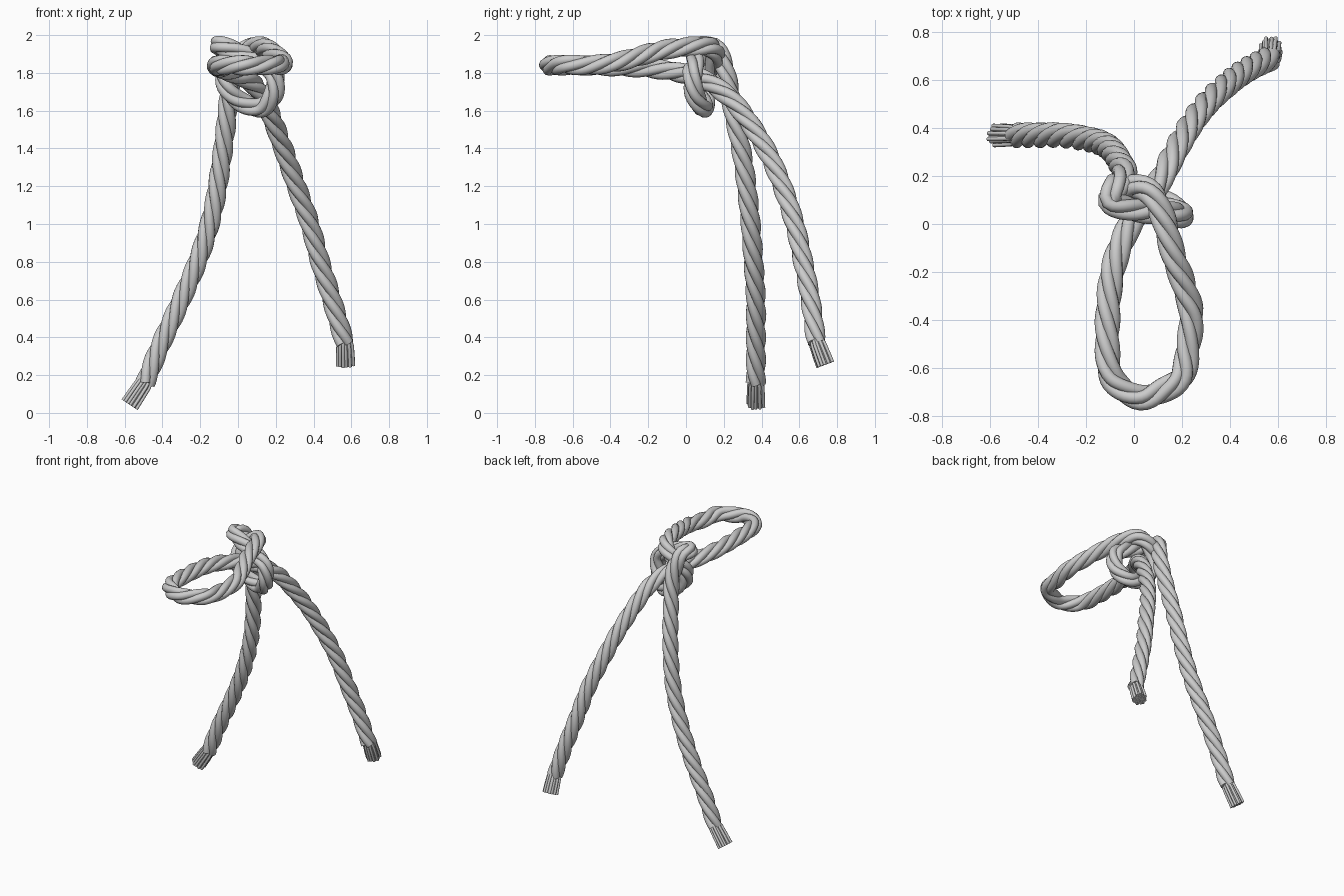
import bpy, math
from mathutils import Vector

if "Cube" in bpy.data.objects:
    bpy.data.objects.remove(bpy.data.objects["Cube"])

# centre line of the rope: left leg -> knot -> loop -> right leg
PATH = [Vector(p) for p in [
    (-.49, .37, .16), (-.41, .37, .36), (-.30, .37, .60), (-.20, .355, .84), (-.13, .335, 1.08),
    (-.085, .30, 1.35), (-.055, .25, 1.60), (-.04, .215, 1.78), (-.07, .165, 1.92),
    (-.10, .095, 1.945), (0, .06, 1.91), (.11, .05, 1.86), (.19, .035, 1.80), (.19, .045, 1.69),
    (.12, .09, 1.615), (.01, .10, 1.65), (-.06, .09, 1.73), (-.065, .12, 1.82),
    (.0, .155, 1.89), (.07, .13, 1.935), (.12, .03, 1.94), (.165, -.13, 1.92), (.21, -.26, 1.885),
    (.24, -.38, 1.855), (.225, -.52, 1.84), (.20, -.64, 1.845), (.12, -.695, 1.84),
    (.03, -.725, 1.84), (-.06, -.68, 1.84), (-.105, -.60, 1.84), (-.11, -.40, 1.835),
    (-.09, -.20, 1.825), (-.03, -.03, 1.80), (.05, .09, 1.765), (.12, .20, 1.695),
    (.165, .29, 1.60), (.24, .42, 1.40), (.31, .51, 1.20), (.38, .575, 1.0),
    (.435, .62, .80), (.50, .66, .59), (.565, .69, .37)]]


def spline(pts, spacing):
    """Catmull-Rom curve through the points"""
    p = [2 * pts[0] - pts[1]] + pts + [2 * pts[-1] - pts[-2]]
    out = []
    for a, b, c, d in zip(p, p[1:], p[2:], p[3:]):
        n = max(3, round((c - b).length / spacing))
        for i in range(n):
            t = i / n
            out.append(.5 * (2 * b + (c - a) * t + (2 * a - 5 * b + 4 * c - d) * t * t
                             + (3 * b - a - 3 * c + d) * t ** 3))
    return out + [pts[-1]]


def tubes(name, lines, radius, res):
    """Round tubes along each line, turned into one smooth mesh"""
    cu = bpy.data.curves.new(name, 'CURVE')
    cu.dimensions = '3D'
    cu.bevel_depth = radius
    cu.bevel_resolution = res
    cu.use_fill_caps = True
    for line in lines:
        s = cu.splines.new('POLY')
        s.points.add(len(line) - 1)
        for pt, co in zip(s.points, line):
            pt.co = (*co, 1)
        s.use_smooth = True
    ob = bpy.data.objects.new(name, cu)
    bpy.context.collection.objects.link(ob)
    bpy.ops.object.select_all(action='DESELECT')
    ob.select_set(True)
    bpy.context.view_layer.objects.active = ob
    bpy.ops.object.convert(target='MESH')
    bpy.ops.object.shade_smooth_by_angle(angle=math.radians(50))


# four strands laid around the centre line
STRANDS, OFFSET, PITCH = 4, .028, .52
center = spline(PATH, .02)
lines = [[] for _ in range(STRANDS)]
u, length = Vector((0, 1, 0)), 0
for i, c in enumerate(center):
    prev, nxt = center[max(i - 1, 0)], center[min(i + 1, len(center) - 1)]
    t = (nxt - prev).normalized()
    u = (u - t * u.dot(t)).normalized()
    v = t.cross(u)
    length += (c - prev).length
    for k, line in enumerate(lines):
        a = -math.tau * (length / PITCH + k / STRANDS)
        line.append(c + OFFSET * (u * math.cos(a) + v * math.sin(a)))
tubes("twisted_rope", lines, .026, 4)


# frayed ends: bundles of thin fibres that fan out
def frayed_end(name, start, tip, count=30):
    start, tip = Vector(start), Vector(tip)
    t = (tip - start).normalized()
    u = (Vector((0, 1, 0)) - t * t.y).normalized()
    v = t.cross(u)
    fibres = []
    for i in range(count):
        r, a = math.sqrt((i + .5) / count), i * 2.39996
        d = r * (u * math.cos(a) + v * math.sin(a))
        fibres.append([start.lerp(tip, f) + d * w for f, w in
                       ((-.1, .030), (.2, .042), (.6, .045), (1, .047))])
    tubes(name, fibres, .009, 2)


frayed_end("left_frayed_end", (-.485, .37, .175), (-.573, .37, .043))
frayed_end("right_frayed_end", (.567, .688, .385), (.57, .737, .255))
